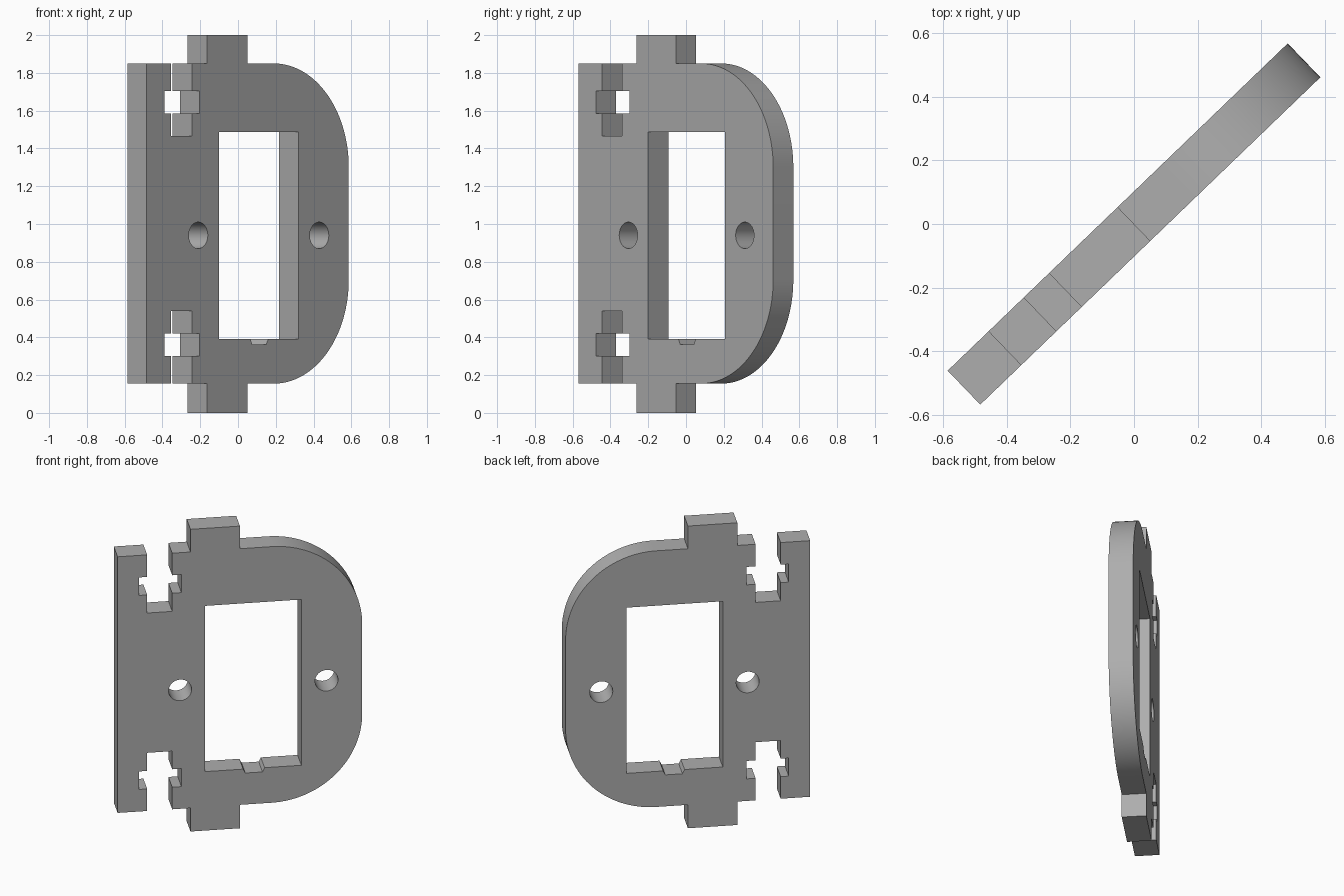
import bpy, bmesh
from math import sin, cos, pi, radians
from mathutils import Matrix

cube = bpy.data.objects.get("Cube")
if cube:
    bpy.data.objects.remove(cube, do_unlink=True)

THICK = 0.148
ANGLE = radians(43.9)
LOW, HIGH = 0.155, 1.85      # body height range
END = 0.7425                 # half length of the plate
R = 0.55                     # rounded corner radius

grey = bpy.data.materials.new("plain grey")
grey.use_nodes = True
COLOUR = (0.42, 0.42, 0.42, 1)
grey.diffuse_color = COLOUR
grey.node_tree.nodes["Principled BSDF"].inputs["Base Color"].default_value = COLOUR


def arc(cx, cz, r, start, stop, n):
    """Points along an arc, angles in radians."""
    return [(cx + r * cos(start + (stop - start) * i / n),
             cz + r * sin(start + (stop - start) * i / n)) for i in range(n + 1)]


def t_slot(edge, s):
    """Slot with a captive nut pocket, running inward from an edge, left to right."""
    left, right, nut_l, nut_r = -0.563, -0.411, -0.612, -0.355
    near, far, deep = edge + s * 0.146, edge + s * 0.265, edge + s * 0.385
    return [(left, edge), (left, near), (nut_l, near), (nut_l, far), (left, far),
            (left, deep), (right, deep), (right, far), (nut_r, far), (nut_r, near),
            (right, near), (right, edge)]


def tab(edge, tip):
    """Square tab standing out from an edge, left to right."""
    return [(-0.30, edge), (-0.30, tip), (0, tip), (0, edge)]


# Outer outline, anticlockwise from the lower left corner
outline = [(-END, LOW)] + t_slot(LOW, 1) + tab(LOW, 0)
outline += arc(END - R, LOW + R, R, -pi / 2, 0, 32)
outline += arc(END - R, HIGH - R, R, 0, pi / 2, 32)
outline += tab(HIGH, 2)[::-1] + t_slot(HIGH, -1)[::-1] + [(-END, HIGH)]

# Window with a small tapered cable notch in its sill
window = [(-0.212, 0.39), (0.02, 0.39), (0.033, 0.363), (0.137, 0.363),
          (0.15, 0.39), (0.373, 0.39), (0.373, 1.487), (-0.212, 1.487)]

# Two round screw holes beside the window
holes = [arc(u, 0.94, 0.07, 0, 2 * pi, 40)[:-1] for u in (-0.363, 0.526)]

# Filled, extruded profile
profile = bpy.data.curves.new("plate_profile", 'CURVE')
profile.dimensions = '2D'
profile.fill_mode = 'BOTH'
profile.extrude = THICK / 2
for loop in [outline, window] + holes:
    spline = profile.splines.new('POLY')
    spline.points.add(len(loop) - 1)
    for point, (u, z) in zip(spline.points, loop):
        point.co = (u, z, 0, 1)
    spline.use_cyclic_u = True
helper = bpy.data.objects.new("plate_profile", profile)
bpy.context.collection.objects.link(helper)
bpy.context.view_layer.update()
mesh = bpy.data.meshes.new_from_object(
    helper.evaluated_get(bpy.context.evaluated_depsgraph_get()))
bpy.data.objects.remove(helper, do_unlink=True)

# Weld the caps to the sides, stand the plate up and turn it
bm = bmesh.new()
bm.from_mesh(mesh)
bmesh.ops.remove_doubles(bm, verts=bm.verts, dist=0.0005)
bm.transform(Matrix.Rotation(ANGLE, 4, 'Z') @ Matrix.Rotation(pi / 2, 4, 'X'))
bmesh.ops.recalc_face_normals(bm, faces=bm.faces)
bm.to_mesh(mesh)
bm.free()
mesh.name = "mounting_plate"
mesh.materials.clear()
mesh.materials.append(grey)
plate = bpy.data.objects.new("mounting_plate", mesh)
bpy.context.collection.objects.link(plate)

bpy.ops.object.select_all(action='DESELECT')
plate.select_set(True)
bpy.context.view_layer.objects.active = plate
bpy.ops.object.shade_smooth_by_angle(angle=radians(30))
